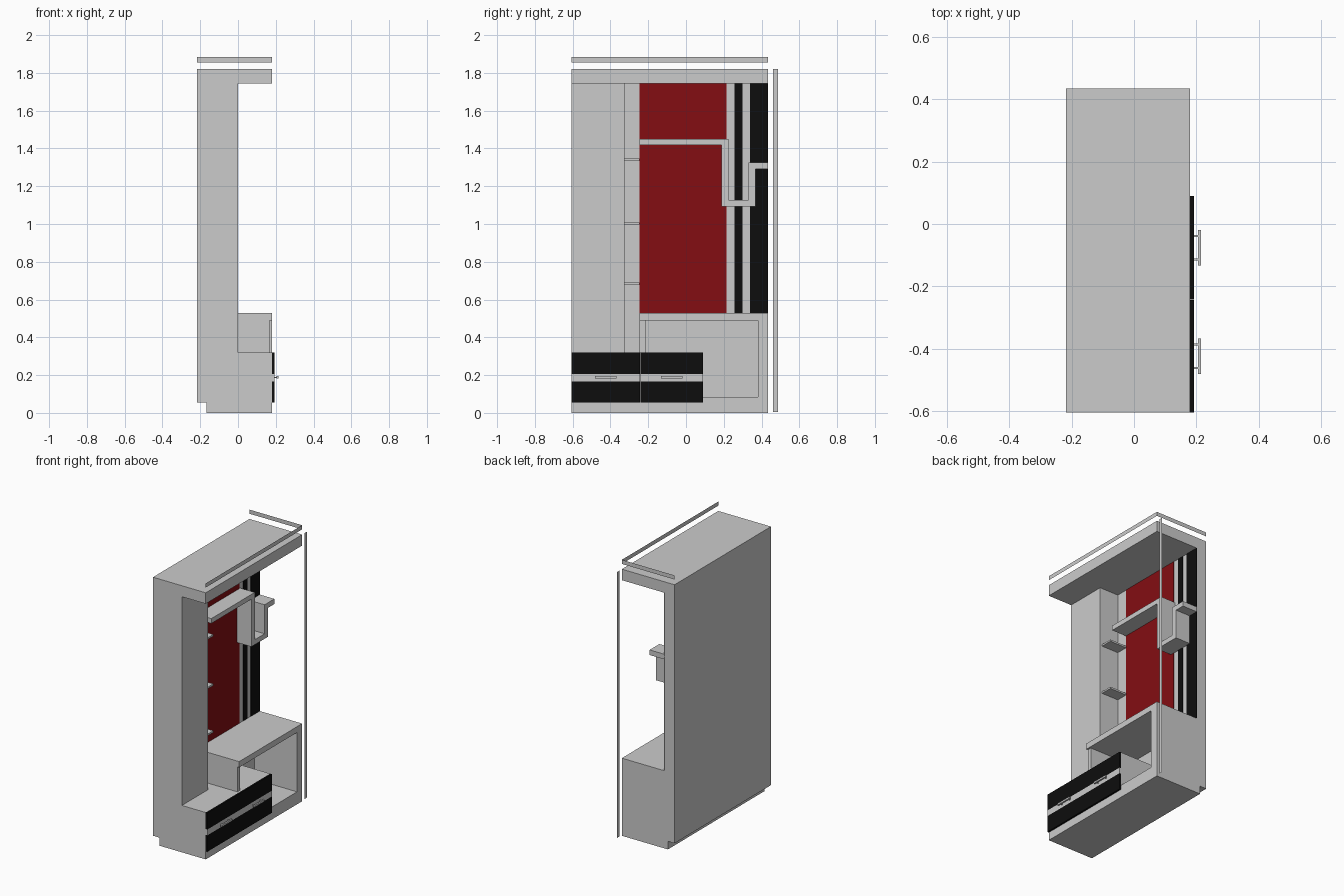
import bpy, bmesh

if "Cube" in bpy.data.objects:
    bpy.data.objects.remove(bpy.data.objects["Cube"])

X0, XW, XF = -0.218, -0.142, 0.18     # back, wall face, cabinet front
Y0, Y1 = -0.605, 0.435                # left and right ends


def material(name, rgb):
    m = bpy.data.materials.new(name)
    m.diffuse_color = (*rgb, 1)
    m.use_nodes = True
    m.node_tree.nodes["Principled BSDF"].inputs["Base Color"].default_value = m.diffuse_color
    return m


red = material("red_gloss", (0.23, 0.004, 0.006))
black = material("black_gloss", (0.004, 0.004, 0.004))


def finish(name, bm, mat=None):
    bmesh.ops.recalc_face_normals(bm, faces=bm.faces)
    me = bpy.data.meshes.new(name)
    bm.to_mesh(me)
    bm.free()
    ob = bpy.data.objects.new(name, me)
    bpy.context.collection.objects.link(ob)
    if mat:
        me.materials.append(mat)
    return ob


def prism(name, yz, x0, x1, mat=None):
    """Side profile (y, z) extruded along x."""
    bm = bmesh.new()
    face = bm.faces.new([bm.verts.new((x0, y, z)) for y, z in yz])
    ext = bmesh.ops.extrude_face_region(bm, geom=[face])
    verts = [v for v in ext["geom"] if isinstance(v, bmesh.types.BMVert)]
    bmesh.ops.translate(bm, verts=verts, vec=(x1 - x0, 0, 0))
    return finish(name, bm, mat)


def box(name, x, y, z, mat=None):
    return prism(name, [(y[0], z[0]), (y[1], z[0]), (y[1], z[1]), (y[0], z[1])],
                 x[0], x[1], mat)


def sheet(name, pts):
    bm = bmesh.new()
    bm.faces.new([bm.verts.new(p) for p in pts])
    return finish(name, bm)


# Carcass: plinth, canopy, tall closet and back wall
box("plinth", (-0.168, XF), (Y0, Y1), (0, 0.055))
box("canopy", (X0, XF), (Y0, Y1), (1.745, 1.82))
box("tall_closet", (X0, 0), (Y0, -0.325), (0.32, 1.745))
prism("back_wall", [(-0.325, 0.32), (0.09, 0.32), (0.09, 0.055), (Y1, 0.055),
                    (Y1, 1.745), (-0.325, 1.745)], X0, XW)

# Small shelves on the closet side
for i, z in enumerate((0.683, 1.003, 1.34)):
    box(f"side_shelf_{i + 1}", (XW, -0.015), (-0.325, -0.245), (z - 0.006, z + 0.006))

# Coloured wall panels
for name, ya, yb, mat in (("red_panel", -0.245, 0.215, red),
                          ("black_strip_narrow", 0.257, 0.3, black),
                          ("black_strip_wide", 0.34, Y1, black)):
    box(name, (XW, XW + 0.002), (ya, yb), (0.53, 1.745), mat)

# Stepped wall shelf
prism("stepped_shelf", [(-0.245, 1.417), (0.187, 1.417), (0.187, 1.093), (0.368, 1.093),
                        (0.368, 1.29), (Y1, 1.29), (Y1, 1.325), (0.33, 1.325),
                        (0.33, 1.127), (0.224, 1.127), (0.224, 1.45), (-0.245, 1.45)],
      XW, -0.03)

# Bench with open niche
box("bench_top", (XW, XF), (-0.245, Y1), (0.49, 0.53))
box("bench_left_panel", (XW, 0.167), (-0.245, -0.215), (0.32, 0.49))
box("bench_right_panel", (XW, XF), (0.38, Y1), (0.055, 0.49))
box("bench_floor", (XW, XF), (0.09, 0.38), (0.055, 0.085))

# Drawer block with banded fronts and bar handles
box("drawer_block", (X0, XF), (Y0, 0.09), (0.055, 0.32))
GAP = -0.243
for side, ya, yb in (("left", Y0, GAP - 0.001), ("right", GAP + 0.001, 0.09)):
    for band, za, zb, mat in (("lower", 0.055, 0.167, black), ("middle", 0.167, 0.207, None),
                              ("upper", 0.207, 0.32, black)):
        box(f"{side}_drawer_{band}_band", (XF, 0.192), (ya, yb), (za, zb), mat)
    c = (ya + yb) / 2
    box(f"{side}_handle_bar", (0.205, 0.215), (c - 0.057, c + 0.057), (0.182, 0.194))
    for tag, s in (("a", -1), ("b", 1)):
        p = c + s * 0.038
        box(f"{side}_handle_post_{tag}", (0.192, 0.205), (p - 0.003, p + 0.003), (0.185, 0.191))

# Flat dimension bars around the cabinet
ZA, ZB = 1.856, 1.884
sheet("width_bar", [(XF, Y0, ZA), (XF, Y1, ZA), (XF, Y1, ZB), (XF, Y0, ZB)])
sheet("depth_bar", [(X0, Y1, ZA), (XF, Y1, ZA), (XF, Y1, ZB), (X0, Y1, ZB)])
sheet("height_bar", [(XF, 0.46, 0.005), (XF, 0.486, 0.005), (XF, 0.486, 1.82), (XF, 0.46, 1.82)])
